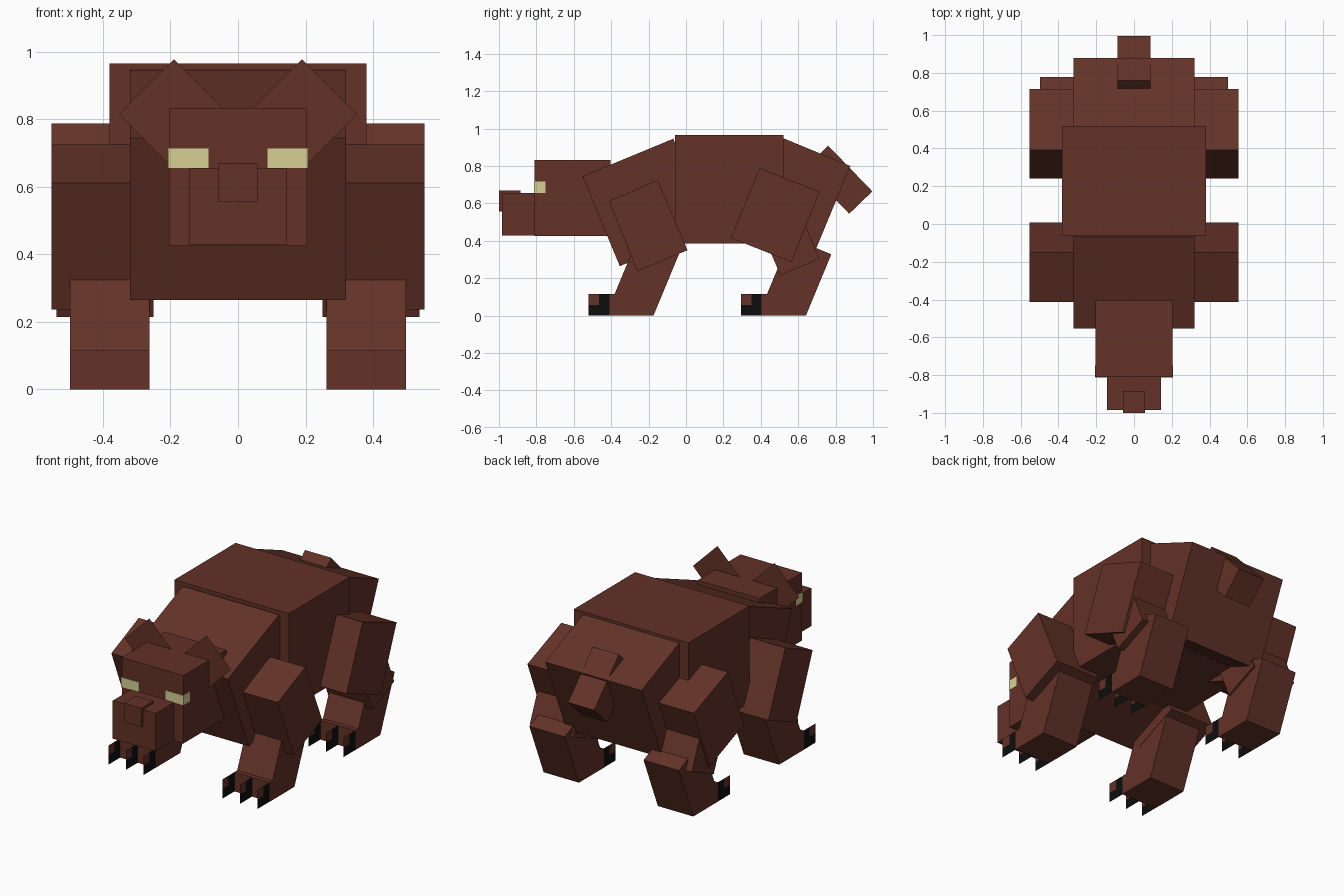
import bpy
import bmesh
import math

if "Cube" in bpy.data.objects:
    bpy.data.objects.remove(bpy.data.objects["Cube"])


def material(name, color):
    m = bpy.data.materials.new(name)
    m.diffuse_color = (*color, 1)
    m.use_nodes = True
    m.node_tree.nodes["Principled BSDF"].inputs["Base Color"].default_value = m.diffuse_color
    return m


FUR = material("brown_fur", (0.125, 0.032, 0.021))
EYE = material("pale_yellow", (0.68, 0.63, 0.30))
CLAW = material("claw_black", (0.004, 0.004, 0.004))


def finish(name, bm, mats):
    bmesh.ops.recalc_face_normals(bm, faces=bm.faces)
    mesh = bpy.data.meshes.new(name)
    bm.to_mesh(mesh)
    bm.free()
    for m in mats:
        mesh.materials.append(m)
    ob = bpy.data.objects.new(name, mesh)
    bpy.context.collection.objects.link(ob)
    return ob


def prism(name, profile, x0, x1, mat=FUR):
    """Side profile of (y, z) points extruded from x0 to x1."""
    bm = bmesh.new()
    face = bm.faces.new([bm.verts.new((x0, y, z)) for y, z in profile])
    ext = bmesh.ops.extrude_face_region(bm, geom=[face])
    verts = [g for g in ext["geom"] if isinstance(g, bmesh.types.BMVert)]
    bmesh.ops.translate(bm, verts=verts, vec=(x1 - x0, 0, 0))
    return finish(name, bm, [mat])


def rect(y0, y1, z0, z1):
    return [(y0, z0), (y1, z0), (y1, z1), (y0, z1)]


def tilted(y, z, length, height, degrees):
    """Rectangle from its top front corner, top edge rising by the angle."""
    c, s = math.cos(math.radians(degrees)), math.sin(math.radians(degrees))
    return [(y + a * c + b * s, z + a * s - b * c)
            for a, b in ((0, 0), (length, 0), (length, height), (0, height))]


# Torso: level middle, chest sloping forward, rump sloping back
prism("body", rect(-0.06, 0.52, 0.385, 0.965), -0.38, 0.38)
prism("chest", tilted(-0.553, 0.745, 0.525, 0.52, 22.5), -0.32, 0.32)
prism("rump", tilted(0.50, 0.957, 0.41, 0.52, -22.5), -0.32, 0.32)
prism("tail", tilted(0.76, 0.909, 0.34, 0.172, -46), -0.087, 0.087)

# Head
prism("head", rect(-0.81, -0.404, 0.425, 0.832), -0.205, 0.205)
prism("muzzle", rect(-0.985, -0.80, 0.428, 0.656), -0.143, 0.143)
prism("nose", rect(-1.0, -0.885, 0.556, 0.67), -0.058, 0.058)

for side, label in ((-1, "left"), (1, "right")):
    # Flat diamond ear
    bm = bmesh.new()
    bm.faces.new([bm.verts.new((side * 0.19 + dx, -0.57, 0.815 + dz))
                  for dx, dz in ((0, 0.163), (0.163, 0), (0, -0.163), (-0.163, 0))])
    finish(label + "_ear", bm, [FUR])

    # Eye plates wrapping round the head corner
    prism(label + "_eye_front", rect(-0.813, -0.809, 0.656, 0.714),
          side * 0.087, side * 0.207, EYE)
    prism(label + "_eye_side", rect(-0.813, -0.75, 0.656, 0.716),
          side * 0.204, side * 0.207, EYE)

    # Upper legs
    prism(label + "_front_upper_leg",
          [(-0.152, 0.725), (-0.412, 0.612), (-0.26, 0.237), (0.008, 0.35)],
          side * 0.26, side * 0.553)
    prism(label + "_thigh",
          [(0.393, 0.788), (0.715, 0.663), (0.564, 0.287), (0.24, 0.415)],
          side * 0.26, side * 0.553)
    prism(label + "_rear_knee",
          [(0.714, 0.305), (0.505, 0.215), (0.39, 0.485), (0.60, 0.575)],
          side * 0.25, side * 0.538)

    for end, dy in (("front", 0), ("rear", 0.815)):
        # Lower leg and foot in one profile
        leg = [(-0.41, 0), (-0.174, 0), (-0.038, 0.328), (-0.256, 0.418),
               (-0.382, 0.115), (-0.41, 0.115)]
        prism(f"{label}_{end}_lower_leg", [(y + dy, z) for y, z in leg],
              side * 0.262, side * 0.497)

        # Three paper-thin claws with a brown upper tip
        bm = bmesh.new()
        for x in (0.263, 0.38, 0.496):
            for i in range(2):
                for j in range(2):
                    y, z = -0.522 + i * 0.057 + dy, j * 0.0575
                    f = bm.faces.new([bm.verts.new((side * x, a, b))
                                      for a, b in rect(y, y + 0.057, z, z + 0.0575)])
                    f.material_index = 1 if (i == 0 and j == 1) else 0
        bmesh.ops.remove_doubles(bm, verts=bm.verts, dist=0.001)
        finish(f"{label}_{end}_claws", bm, [CLAW, FUR])
